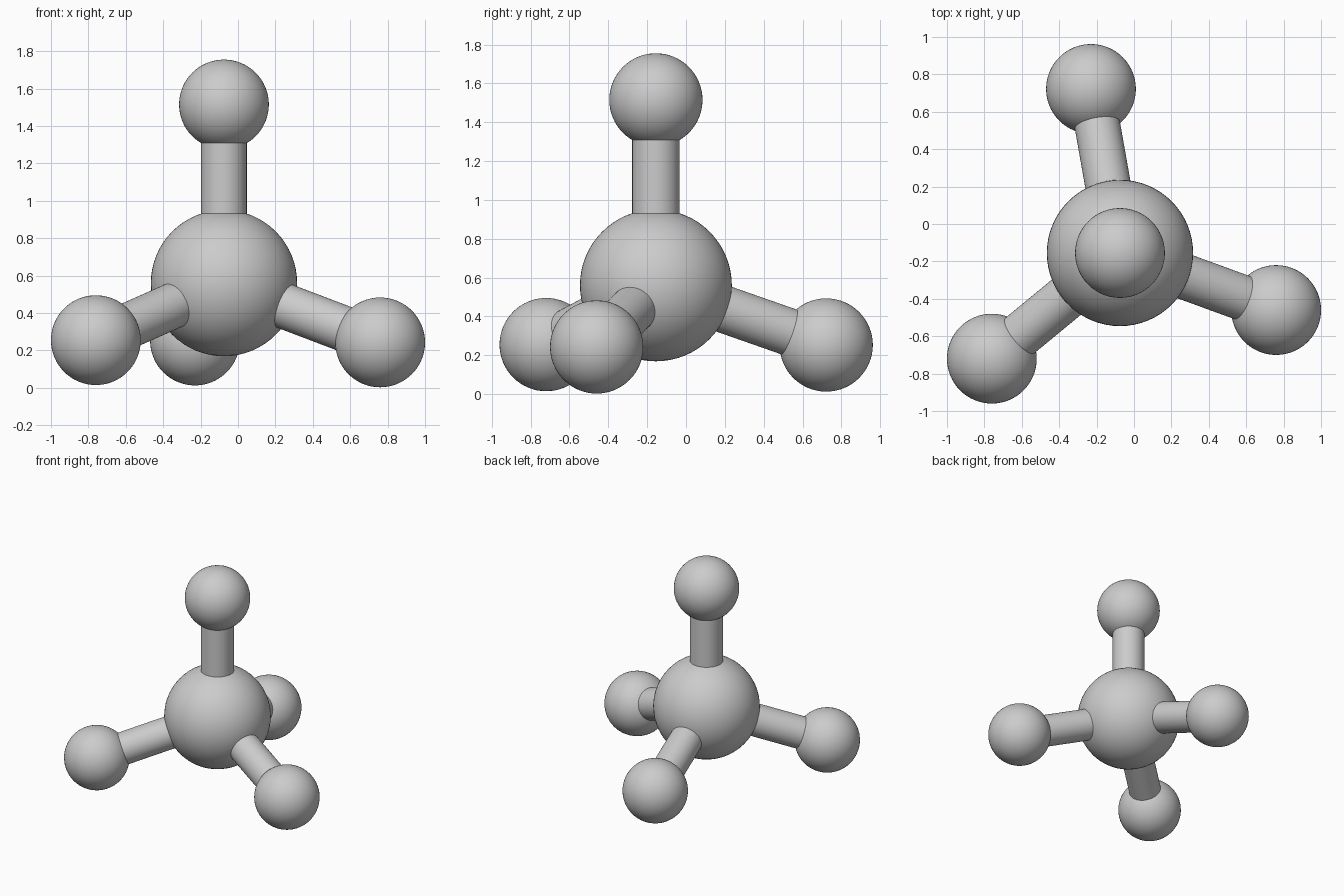
import bpy
from mathutils import Vector

cube = bpy.data.objects.get("Cube")
if cube:
    bpy.data.objects.remove(cube, do_unlink=True)

# Single plain grey material
grey = bpy.data.materials.new("light_grey")
grey.use_nodes = True
colour = (0.6, 0.6, 0.6, 1)
grey.diffuse_color = colour
grey.node_tree.nodes["Principled BSDF"].inputs["Base Color"].default_value = colour


def finish(name):
    obj = bpy.context.object
    obj.name = name
    obj.data.materials.append(grey)
    bpy.ops.object.shade_smooth_by_angle()


def ball(name, centre, radius):
    bpy.ops.mesh.primitive_uv_sphere_add(segments=64, ring_count=32, radius=radius, location=centre)
    finish(name)


def rod(name, start, end, radius):
    axis = end - start
    bpy.ops.mesh.primitive_cylinder_add(
        vertices=48, radius=radius, depth=axis.length, location=(start + end) / 2,
        rotation=axis.to_track_quat("Z", "Y").to_euler())
    finish(name)


# Large central ball
core = Vector((-0.075, -0.155, 0.56))
ball("central_ball", core, 0.391)

# Four small balls, each joined to the centre by a rod
tips = {
    "top": (-0.075, -0.155, 1.515),
    "front_right": (-0.76, -0.72, 0.255),
    "left": (0.76, -0.46, 0.243),
    "back": (-0.23, 0.722, 0.253),
}
for side, place in tips.items():
    tip = Vector(place)
    ball(side + "_ball", tip, 0.24)
    rod(side + "_rod", core, tip, 0.122)
